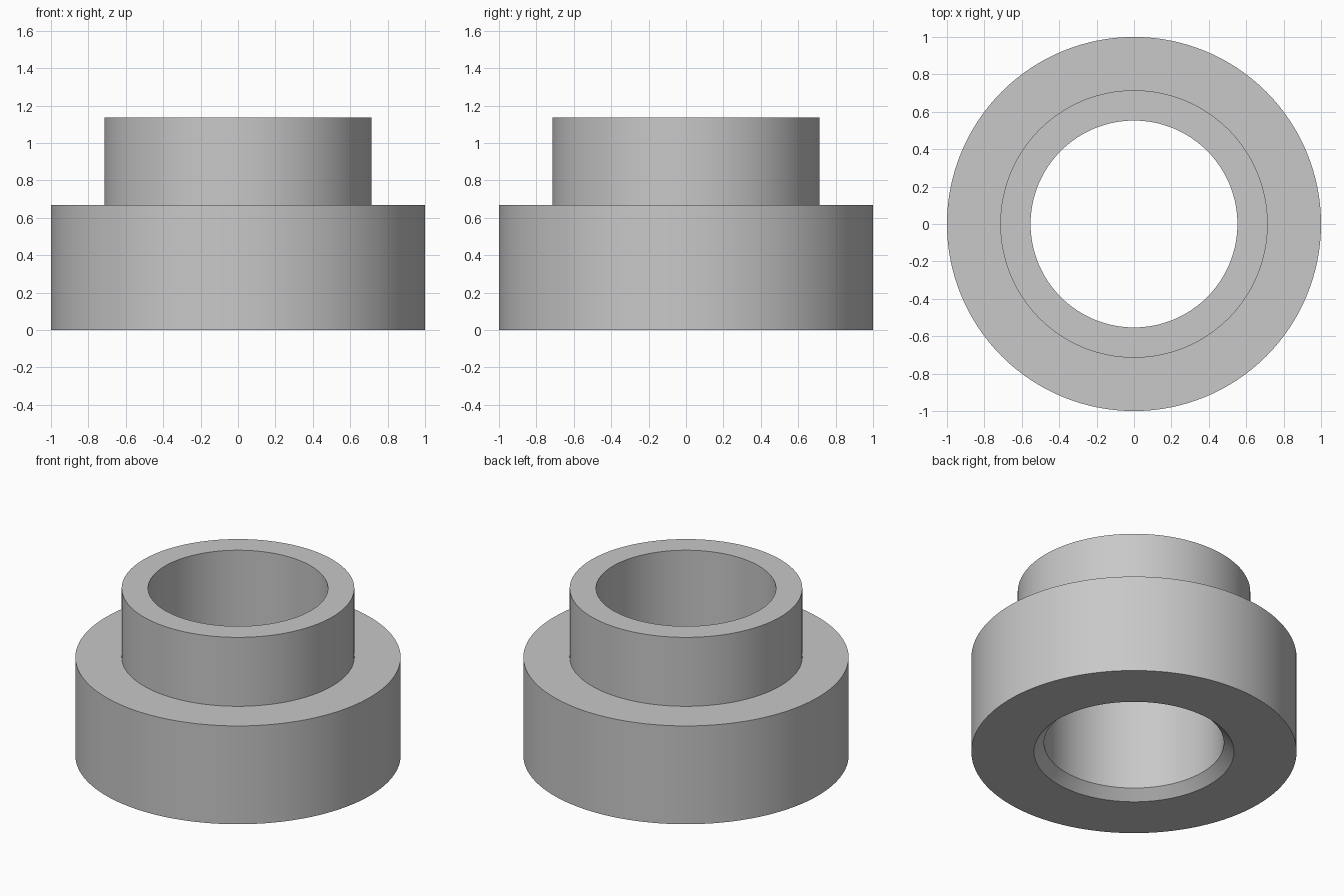
import bpy
import bmesh
import math

cube = bpy.data.objects.get("Cube")
if cube:
    bpy.data.objects.remove(cube, do_unlink=True)

SEGMENTS = 128

# Plain grey
grey = bpy.data.materials.new("grey")
grey.use_nodes = True
colour = (0.58, 0.58, 0.58, 1.0)
grey.diffuse_color = colour
grey.node_tree.nodes["Principled BSDF"].inputs["Base Color"].default_value = colour


def lathe(name, profile, material):
    """Revolve a closed (radius, height) profile around z."""
    bm = bmesh.new()
    rings = []
    for i in range(SEGMENTS):
        a = 2 * math.pi * i / SEGMENTS
        rings.append([bm.verts.new((r * math.cos(a), r * math.sin(a), z))
                      for r, z in profile])
    n = len(profile)
    for i, ring in enumerate(rings):
        following = rings[(i + 1) % SEGMENTS]
        for j in range(n):
            k = (j + 1) % n
            bm.faces.new((ring[j], following[j], following[k], ring[k]))
    bmesh.ops.recalc_face_normals(bm, faces=bm.faces)
    mesh = bpy.data.meshes.new(name)
    bm.to_mesh(mesh)
    bm.free()
    mesh.materials.append(material)
    obj = bpy.data.objects.new(name, mesh)
    bpy.context.collection.objects.link(obj)
    bpy.ops.object.select_all(action="DESELECT")
    obj.select_set(True)
    bpy.context.view_layer.objects.active = obj
    bpy.ops.object.shade_smooth_by_angle(angle=math.radians(30))
    return obj


# Stepped bushing: wide flange, narrower collar, bore chamfered at the bottom
lathe("stepped_bushing", [
    (0.615, 0.0), (1.0, 0.0),        # underside
    (1.0, 0.667), (0.715, 0.667),    # flange side and shoulder
    (0.715, 1.135), (0.553, 1.135),  # collar side and rim
    (0.553, 0.062),                  # bore down to the chamfer
], grey)
